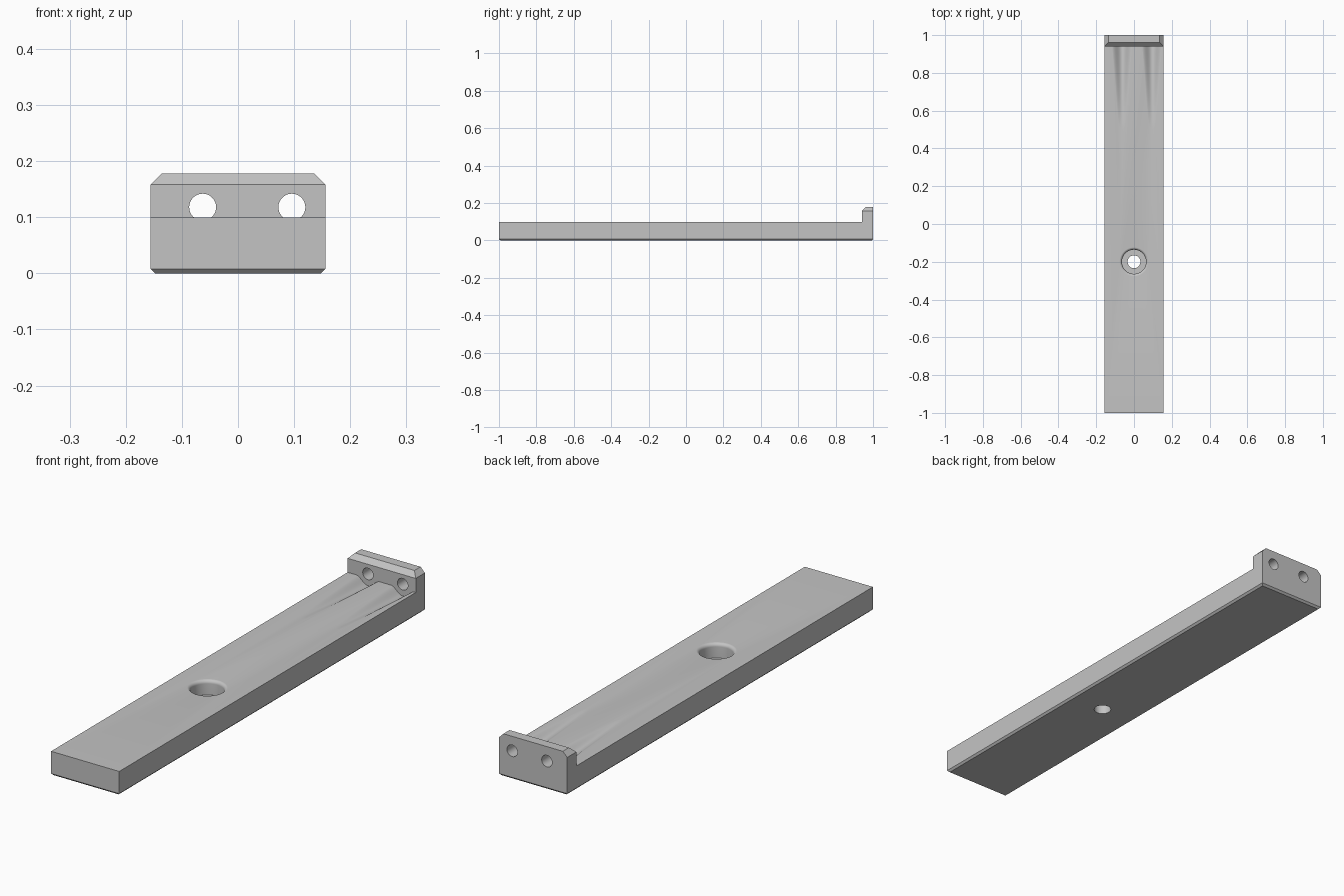
import bpy, bmesh, math
from mathutils import Vector

cube = bpy.data.objects.get("Cube")
if cube:
    bpy.data.objects.remove(cube, do_unlink=True)

W, H, LIP_Y, LIP_Z = 0.156, 0.1, 0.94, 0.178
HOLE_X, HOLE_Z, HOLE_R = (-0.063, 0.096), 0.118, 0.024

metal = bpy.data.materials.new("plain grey")
metal.use_nodes = True
grey = (0.55, 0.55, 0.55, 1)
metal.diffuse_color = grey
metal.node_tree.nodes["Principled BSDF"].inputs["Base Color"].default_value = grey


def make_object(name, bm):
    bmesh.ops.recalc_face_normals(bm, faces=bm.faces[:])
    mesh = bpy.data.meshes.new(name)
    bm.to_mesh(mesh)
    bm.free()
    mesh.materials.append(metal)
    obj = bpy.data.objects.new(name, mesh)
    bpy.context.collection.objects.link(obj)
    return obj


def loft(name, rings):
    """Closed solid through a series of equal-length rings."""
    bm = bmesh.new()
    rows = [[bm.verts.new(p) for p in ring] for ring in rings]
    n = len(rows[0])
    for a, b in zip(rows, rows[1:]):
        for i in range(n):
            j = (i + 1) % n
            bm.faces.new((a[i], a[j], b[j], b[i]))
    bm.faces.new(rows[0])
    bm.faces.new(rows[-1])
    return make_object(name, bm)


def circle(r, place, n=48):
    return [place(r * math.cos(math.tau * i / n), r * math.sin(math.tau * i / n))
            for i in range(n)]


# Bar with an upright lip: L-shaped side profile extruded across the width
profile = [(-1, 0), (1, 0), (1, LIP_Z), (LIP_Y, LIP_Z), (LIP_Y, H), (-1, H)]
bar = loft("bar_with_lip", [[(x, y, z) for y, z in profile] for x in (-W, W)])

# Chamfers under the bar and on three sides of the lip top
bm = bmesh.new()
bm.from_mesh(bar.data)


def chamfer(size, rule):
    edges = [e for e in bm.edges if rule(*(v.co for v in e.verts))]
    bmesh.ops.bevel(bm, geom=edges, offset=size, segments=1, affect='EDGES')


chamfer(0.008, lambda a, b: max(a.z, b.z) < 0.001)
chamfer(0.02, lambda a, b: min(a.z, b.z) > LIP_Z - 0.001 and min(a.y, b.y) < 0.99)
bm.to_mesh(bar.data)
bm.free()

cutters = []

# Counterbored mounting hole with a rounded rim
steps = [(0.034, -0.02), (0.034, 0.04), (0.064, 0.04), (0.064, H - 0.014)]
for i in range(1, 9):
    a = math.pi / 2 * i / 8
    steps.append((0.078 - 0.014 * math.cos(a), H - 0.014 + 0.0142 * math.sin(a)))
steps.append((0.08, H + 0.03))
cutters.append(loft("mounting_hole_cutter", [
    circle(r, lambda u, v, z=z: (u, v - 0.2, z)) for r, z in steps]))

for x in HOLE_X:
    # Soft groove that fades out along the bar
    rings = []
    for k in range(13):
        f = k / 12
        half = 0.056 - 0.034 * f
        depth = 0.031 * (1 - f)
        y = LIP_Y - 0.44 * f
        ring = []
        for i in range(25):
            t = i / 12 - 1
            ring.append((x + half * t, y, H + 0.0004 - depth * (0.5 + 0.5 * math.cos(math.pi * t))))
        ring += [(x + half, y, H + 0.02), (x - half, y, H + 0.02)]
        rings.append(ring)
    cutters.append(loft("groove_cutter", rings))
    # Round hole through the lip
    cutters.append(loft("lip_hole_cutter", [
        circle(HOLE_R, lambda u, v, y=y: (x + u, y, HOLE_Z + v)) for y in (LIP_Y - 0.02, 1.05)]))

# Cut everything out of the bar
for cutter in cutters:
    mod = bar.modifiers.new(cutter.name, 'BOOLEAN')
    mod.operation, mod.solver, mod.object = 'DIFFERENCE', 'EXACT', cutter
bpy.context.view_layer.update()
cut = bpy.data.meshes.new_from_object(bar.evaluated_get(bpy.context.evaluated_depsgraph_get()))
bar.modifiers.clear()
bar.data = cut
for cutter in cutters:
    bpy.data.objects.remove(cutter, do_unlink=True)

bpy.ops.object.select_all(action='DESELECT')
bar.select_set(True)
bpy.context.view_layer.objects.active = bar
bpy.ops.object.shade_smooth_by_angle(angle=math.radians(30))
